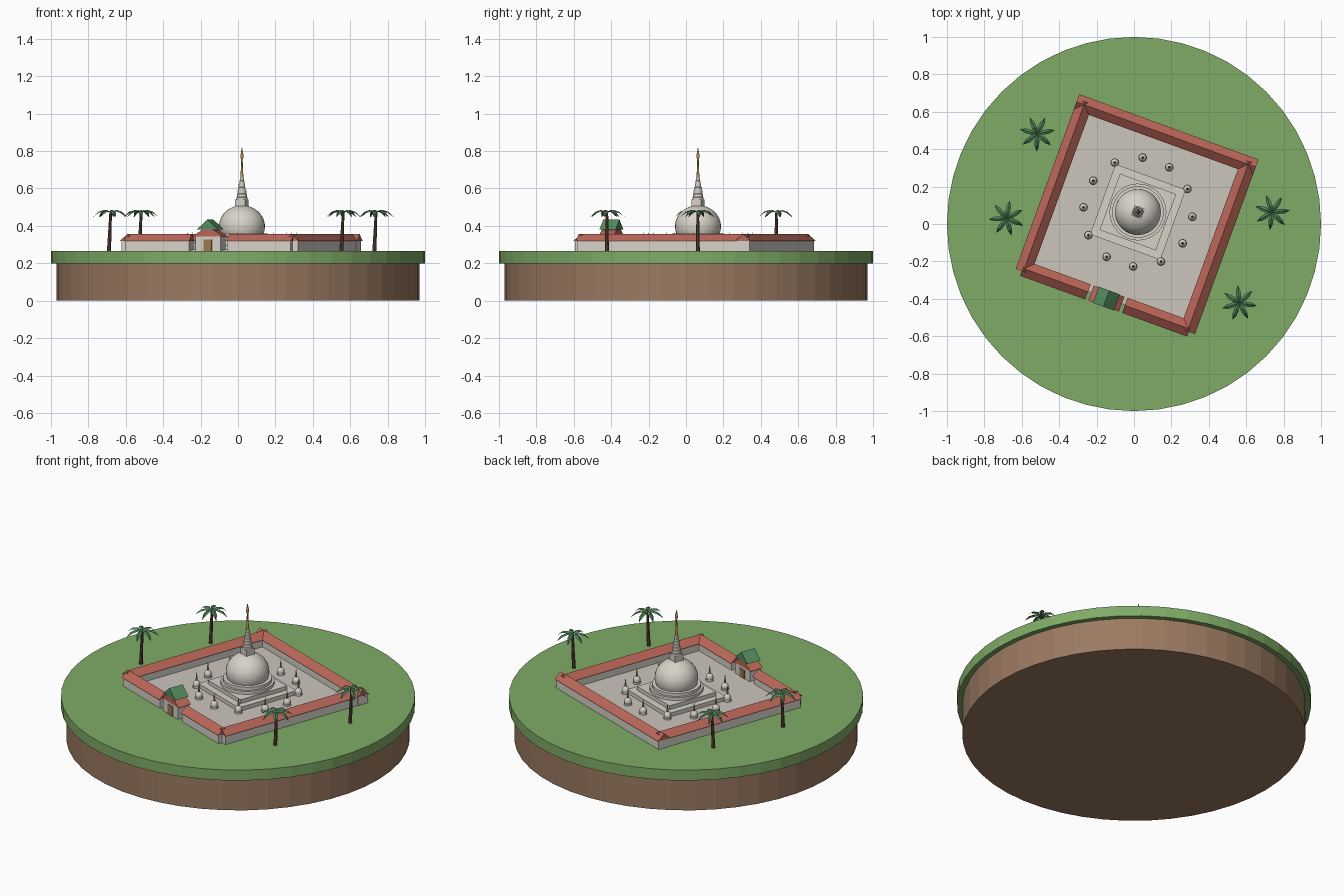
import bpy, bmesh, math
from mathutils import Matrix, Vector

old = bpy.data.objects.get("Cube")
if old:
    bpy.data.objects.remove(old, do_unlink=True)


def material(name, rgb):
    m = bpy.data.materials.new(name)
    m.use_nodes = True
    m.diffuse_color = (*rgb, 1)
    m.node_tree.nodes["Principled BSDF"].inputs["Base Color"].default_value = (*rgb, 1)
    return m


grass = material("grass green", (.215, .41, .135))
soil = material("soil brown", (.33, .195, .12))
paving = material("paving grey", (.60, .56, .50))
stone = material("pale stone", (.68, .65, .58))
tile = material("red tile", (.50, .135, .10))
green_tile = material("green tile", (.09, .27, .115))
leaf = material("palm leaf", (.075, .215, .095))
bark = material("palm bark", (.13, .065, .04))
gold = material("gold", (.55, .32, .06))
wood = material("door wood", (.33, .19, .08))

TURN = Matrix.Rotation(math.radians(-20), 4, 'Z')
COURT = Matrix.Translation((.012, .04, 0)) @ TURN
SHRINE = Matrix.Translation((.021, .064, 0)) @ TURN
GROUND, FLOOR = .265, .274


def make(name, bm, mat, matrix=Matrix(), smooth=False):
    bmesh.ops.recalc_face_normals(bm, faces=bm.faces)
    bm.transform(matrix)
    me = bpy.data.meshes.new(name)
    bm.to_mesh(me)
    bm.free()
    me.materials.append(mat)
    ob = bpy.data.objects.new(name, me)
    bpy.context.collection.objects.link(ob)
    if smooth:
        bpy.ops.object.select_all(action='DESELECT')
        ob.select_set(True)
        bpy.context.view_layer.objects.active = ob
        bpy.ops.object.shade_smooth_by_angle(angle=math.radians(35))
    return ob


def box(name, mat, half_x, half_y, z0, z1, x=0, y=0, matrix=COURT):
    bm = bmesh.new()
    bmesh.ops.create_cube(bm, size=2)
    bm.transform(Matrix.Translation((x, y, (z0 + z1) / 2))
                 @ Matrix.Diagonal((half_x, half_y, (z1 - z0) / 2, 1)))
    return make(name, bm, mat, matrix)


def gable(name, mat, half_x, half_y, z0, z1, x=0, y=0, along_x=True):
    """Triangular roof prism whose ridge follows one axis."""
    bm = bmesh.new()
    ends = []
    for s in (-1, 1):
        section = [(-1, z0), (1, z0), (0, z1)]
        pts = [(s, t, z) if along_x else (t, s, z) for t, z in section]
        ends.append([bm.verts.new((x + a * half_x, y + b * half_y, z)) for a, b, z in pts])
    for end in ends:
        bm.faces.new(end)
    for i in range(3):
        j = (i + 1) % 3
        bm.faces.new((ends[0][i], ends[0][j], ends[1][j], ends[1][i]))
    return make(name, bm, mat, COURT)


def lathe(name, mat, profile, sides, matrix=Matrix(), smooth=True):
    """Turn (radius, height) points about the z axis and cap both ends."""
    bm = bmesh.new()
    rings = [[bm.verts.new((r * math.cos(math.tau * k / sides),
                            r * math.sin(math.tau * k / sides), z)) for k in range(sides)]
             for r, z in profile]
    for a, b in zip(rings, rings[1:]):
        for k in range(sides):
            n = (k + 1) % sides
            bm.faces.new((a[k], a[n], b[n], b[k]))
    bm.faces.new(rings[0])
    bm.faces.new(rings[-1])
    return make(name, bm, mat, matrix, smooth)


def dome_profile(radius, z0, height, low=-20, steps=12):
    """Bulging dome that starts a little below its widest point."""
    s0 = math.sin(math.radians(low))
    points = []
    for i in range(steps + 1):
        a = math.radians(low + (88 - low) * i / steps)
        points.append((radius * math.cos(a), z0 + height * (math.sin(a) - s0) / (1 - s0)))
    return points


# Round island
lathe("soil_base", soil, [(.97, 0), (.97, .2)], 48, smooth=False)
lathe("grass_disc", grass, [(1, .2), (1, GROUND)], 48, smooth=False)

# Courtyard floor and enclosing walls with tiled gable copings
box("courtyard_floor", paving, .465, .465, GROUND, FLOOR)
MID, THICK, EAVE, WALL_TOP, RIDGE = .467, .035, .043, .322, .356


def wall(name, half, x, y, along_x):
    hx, hy = (half - .005, THICK) if along_x else (THICK, half - .005)
    box(name, stone, hx, hy, GROUND - .002, WALL_TOP, x, y)
    hx, hy = (half, EAVE) if along_x else (EAVE, half)
    gable(name + "_roof", tile, hx, hy, WALL_TOP - .002, RIDGE, x, y, along_x)


wall("back_wall", .51, 0, MID, True)
for side, label in ((-1, "right"), (1, "left")):
    wall(label + "_side_wall", .483, side * MID, 0, False)
    wall(label + "_front_wall", .185, side * .29, -MID, True)

# Gatehouse with two stacked roofs and doors on both faces
box("gatehouse", stone, .072, .038, GROUND - .002, .345, 0, -MID)
gable("gate_lower_roof", tile, .087, .042, .343, .400, 0, -MID, False)
box("gate_upper_body", stone, .036, .034, .36, .388, 0, -MID)
gable("gate_upper_roof", green_tile, .06, .046, .381, .434, 0, -MID, False)
for side, label in ((-1, "front"), (1, "back")):
    box(label + "_door", wood, .023, .003, GROUND, .326, 0, -MID + side * .039)

# Great stupa: square terraces, round steps, dome, ringed spire
box("lower_terrace", stone, .2, .2, FLOOR - .002, .298, matrix=SHRINE)
box("upper_terrace", stone, .16, .16, .298, .322, matrix=SHRINE)
lathe("round_steps", stone,
      [(.152, .322), (.152, .341), (.138, .341), (.138, .36)], 32, SHRINE)
lathe("great_dome", stone, dome_profile(.123, .358, .152), 32, SHRINE)
box("dome_crown", stone, .028, .028, .505, .542, matrix=SHRINE)
rings = []
for i in range(7):
    r, z = .03 - .0032 * i, .542 + .0175 * i
    rings += [(r, z), (r, z + .011), (r - .004, z + .0125), (r - .004, z + .0175)]
lathe("ringed_spire", stone, rings, 16, SHRINE)
lathe("gold_finial", gold,
      [(.008, .66), (.006, .7), (.004, .755), (.009, .768), (.007, .785), (.001, .817)],
      12, SHRINE)

# Ring of twelve small stupas
for k in range(12):
    a = math.tau * (k + .5) / 12
    place = SHRINE @ Matrix.Translation((.292 * math.cos(a), .292 * math.sin(a), 0))
    body = [(.023, FLOOR - .002), (.023, .284)] + dome_profile(.021, .284, .034, steps=6)
    lathe(f"small_stupa_{k + 1}", stone, body, 16, place)
    lathe(f"small_spire_{k + 1}", gold, [(.007, .314), (.005, .33), (.001, .364)], 8, place)


# Palm trees
def palm(label, x, y, spin):
    base, top = Vector((x, y, GROUND - .002)), Vector((x + .009, y, .468))
    bm = bmesh.new()
    bmesh.ops.create_cone(bm, cap_ends=True, segments=8, radius1=.011, radius2=.007, depth=1)
    shape = Matrix.Translation((0, 0, .5))
    bm.transform(shape)
    for v in bm.verts:
        t = v.co.z
        v.co = base.lerp(top, t) + Vector((v.co.x, v.co.y, 0))
    make(label + "_trunk", bm, bark)
    bm = bmesh.new()
    for k in range(7):
        turn = Matrix.Rotation(spin + math.tau * k / 7, 4, 'Z')
        # Each frond arches up, then droops, with a raised midrib
        stations = [(0, .004, .005), (.035, .013, .017), (.065, .012, .008), (.094, .001, -.02)]
        rows = []
        for d, w, z in stations:
            rows.append([bm.verts.new(top + turn @ Vector(p)) for p in
                         ((d, -w, z - w * .5), (d, 0, z), (d, w, z - w * .5))])
        for a, b in zip(rows, rows[1:]):
            for i in range(2):
                bm.faces.new((a[i], b[i], b[i + 1], a[i + 1]))
    make(label + "_fronds", bm, leaf)


palm("back_right_palm", -.527, .483, .2)
palm("right_palm", -.69, .03, .5)
palm("left_palm", .729, .063, .1)
palm("front_left_palm", .553, -.423, .75)
